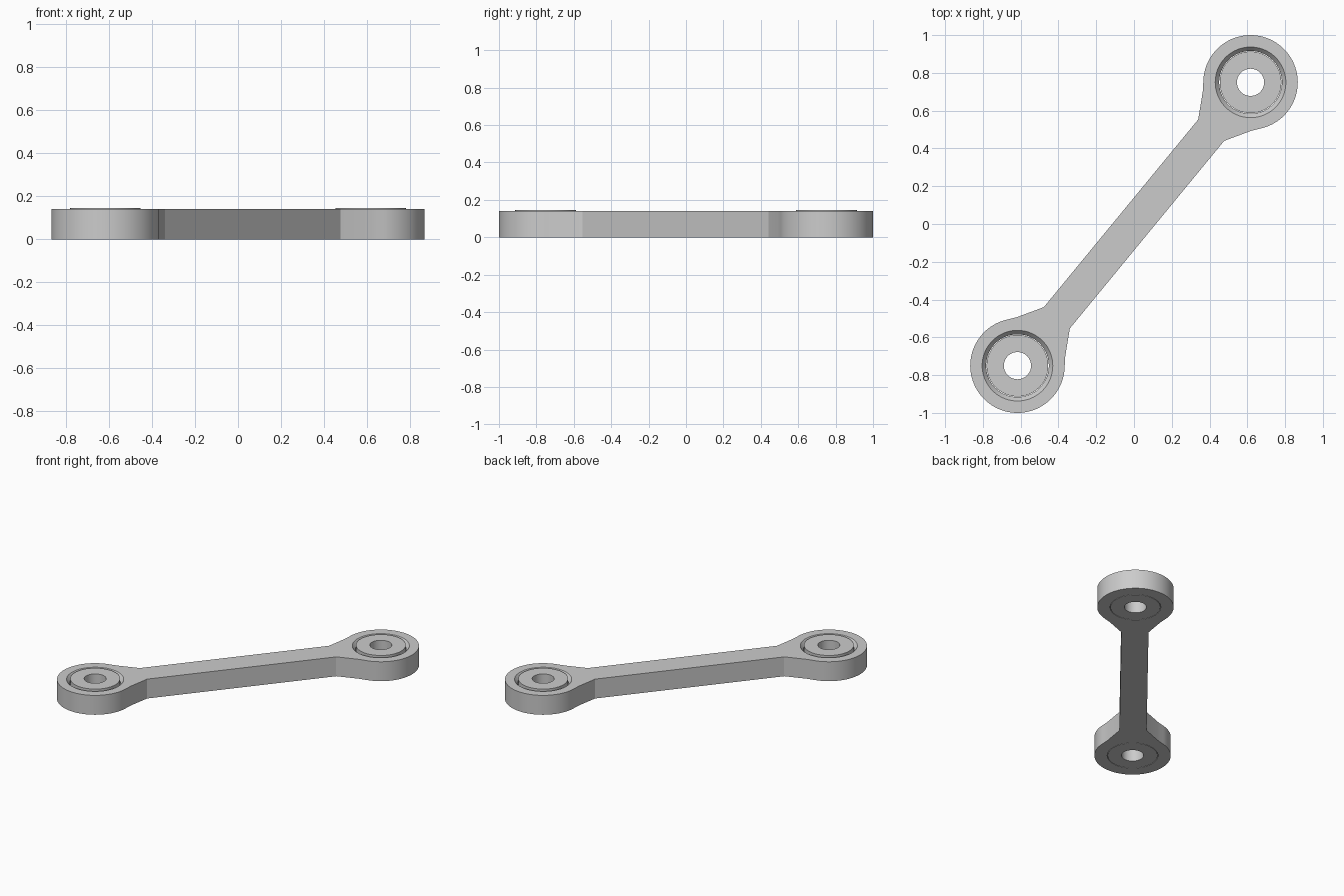
import bpy, bmesh
from math import sin, cos, pi, radians
from mathutils import Vector

if "Cube" in bpy.data.objects:
    bpy.data.objects.remove(bpy.data.objects["Cube"])

END = Vector((0.617, 0.75))          # centre of the upper eye
DIST = END.length
AXIS = END.normalized()
SIDE = Vector((-AXIS.y, AXIS.x))
HEIGHT, SEG = 0.14, 96


def mesh_object(name, bm):
    bmesh.ops.recalc_face_normals(bm, faces=bm.faces[:])
    mesh = bpy.data.meshes.new(name)
    bm.to_mesh(mesh)
    bm.free()
    obj = bpy.data.objects.new(name, mesh)
    bpy.context.collection.objects.link(obj)
    return obj


def smooth(obj):
    bpy.ops.object.select_all(action='DESELECT')
    obj.select_set(True)
    bpy.context.view_layer.objects.active = obj
    bpy.ops.object.shade_smooth_by_angle(angle=radians(25))


def lathe(name, profile, centre, closed):
    # Revolve (radius, z) points; solid profiles get end caps, closed ones form a ring
    bm = bmesh.new()
    rings = [[bm.verts.new((centre.x + r * cos(2 * pi * i / SEG),
                            centre.y + r * sin(2 * pi * i / SEG), z))
              for i in range(SEG)] for r, z in profile]
    pairs = list(zip(rings, rings[1:]))
    if closed:
        pairs.append((rings[-1], rings[0]))
    else:
        bm.faces.new(rings[0])
        bm.faces.new(rings[-1])
    for a, b in pairs:
        for i in range(SEG):
            j = (i + 1) % SEG
            bm.faces.new((a[i], a[j], b[j], b[i]))
    return mesh_object(name, bm)


# Link body: outline of one end in (along axis, sideways), repeated by half turn
half = [(DIST - 0.328, -0.089), (DIST - 0.199, -0.164), (DIST - 0.174, -0.182)]
start = radians(180 + 52)
for i in range(73):
    a = start + radians(256) * i / 72
    half.append((DIST + 0.25 * cos(a), 0.25 * sin(a)))
half += [(DIST - 0.174, 0.182), (DIST - 0.199, 0.164), (DIST - 0.328, 0.089)]
outline = half + [(-u, -v) for u, v in half]

bm = bmesh.new()
base = bm.faces.new([bm.verts.new((*(AXIS * u + SIDE * v), 0)) for u, v in outline])
top = bmesh.ops.extrude_face_region(bm, geom=[base], use_keep_orig=True)
bmesh.ops.translate(bm, vec=(0, 0, HEIGHT),
                    verts=[g for g in top['geom'] if isinstance(g, bmesh.types.BMVert)])
body = mesh_object("link_body", bm)

for label, centre in (("upper", END), ("lower", -END)):
    # Countersunk bore
    cutter = lathe(label + "_bore_cutter",
                   [(0.166, -0.05), (0.166, HEIGHT - 0.025),
                    (0.187, HEIGHT), (0.187, HEIGHT + 0.05)], centre, False)
    cutter.hide_render = True
    cut = body.modifiers.new("bore", 'BOOLEAN')
    cut.operation = 'DIFFERENCE'
    cut.solver = 'EXACT'
    cut.object = cutter
    bpy.context.view_layer.objects.active = body
    bpy.ops.object.modifier_apply(modifier=cut.name)
    bpy.data.objects.remove(cutter)
    # Bushing standing slightly proud of the body
    smooth(lathe(label + "_bushing",
                 [(0.072, 0), (0.163, 0), (0.163, 0.145), (0.072, 0.145)], centre, True))

smooth(body)
